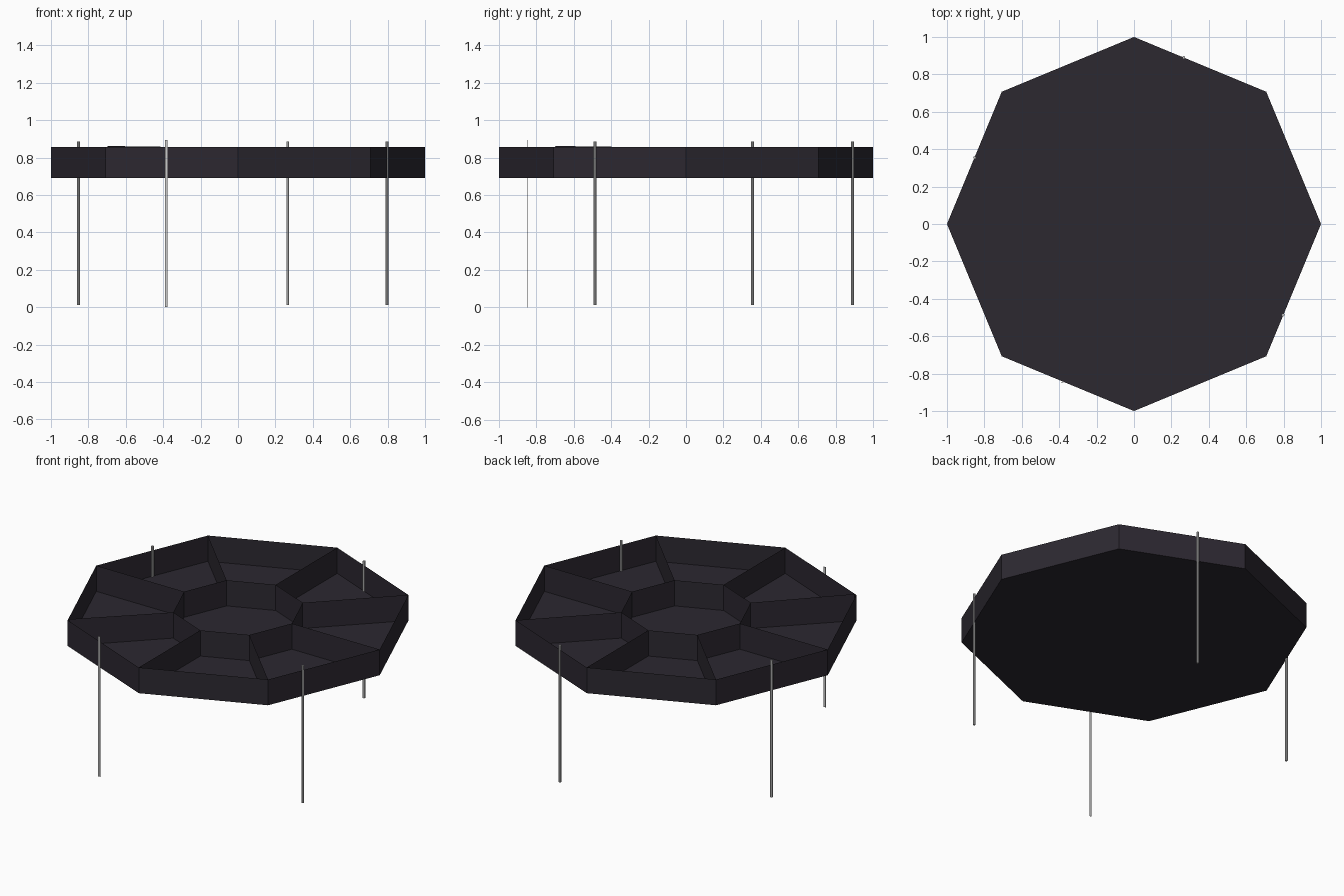
import bpy, bmesh
from math import cos, sin, radians

if "Cube" in bpy.data.objects:
    bpy.data.objects.remove(bpy.data.objects["Cube"])

Z0, Z1 = 0.692, 0.856      # tray floor and rim heights
R_OUT, R_IN, N = 1.0, 0.38, 8

dark = bpy.data.materials.new("dark_plum")
dark.diffuse_color = (0.025, 0.021, 0.03, 1)
dark.use_nodes = True
dark.node_tree.nodes["Principled BSDF"].inputs["Base Color"].default_value = dark.diffuse_color


def make(name, bm, mat=None):
    me = bpy.data.meshes.new(name)
    bm.to_mesh(me)
    bm.free()
    ob = bpy.data.objects.new(name, me)
    bpy.context.collection.objects.link(ob)
    if mat:
        me.materials.append(mat)
    return ob


def ring(bm, r, z):
    return [bm.verts.new((r * cos(radians(45 * i)), r * sin(radians(45 * i)), z)) for i in range(N)]


# Tray shell: octagonal floor and thin outer wall
bm = bmesh.new()
low, high = ring(bm, R_OUT, Z0), ring(bm, R_OUT, Z1)
bm.faces.new(low[::-1])
for i in range(N):
    j = (i + 1) % N
    bm.faces.new((low[i], low[j], high[j], high[i]))
make("tray_shell", bm, dark)

# Centre compartment wall
bm = bmesh.new()
low, high = ring(bm, R_IN, Z0), ring(bm, R_IN, Z1)
for i in range(N):
    j = (i + 1) % N
    bm.faces.new((low[i], low[j], high[j], high[i]))
make("centre_wall", bm, dark)

# Radial dividers; the front left one rises slightly at its outer end
for i in range(N):
    c, s = cos(radians(45 * i)), sin(radians(45 * i))
    lift = 0.006 if i == 5 else 0
    bm = bmesh.new()
    pts = [(R_IN, Z0), (R_OUT, Z0), (R_OUT - lift * 2, Z1 + lift), (R_IN, Z1)]
    bm.faces.new([bm.verts.new((r * c, r * s, z)) for r, z in pts])
    make(f"divider_{i + 1}", bm, dark)

# Three slim round legs straddling the rim
for name, x, y in (("right_leg", 0.797, -0.486), ("back_leg", 0.266, 0.89), ("left_leg", -0.852, 0.355)):
    bm = bmesh.new()
    bmesh.ops.create_cone(bm, cap_ends=True, segments=8, radius1=0.008, radius2=0.008, depth=0.873)
    make(name, bm).location = (x, y, 0.012 + 0.873 / 2)

# Flat front leg, slightly longer
bm = bmesh.new()
bmesh.ops.create_cube(bm, size=1)
bmesh.ops.scale(bm, vec=(0.014, 0.002, 0.894), verts=bm.verts)
make("front_leg", bm).location = (-0.384, -0.849, 0.447)
